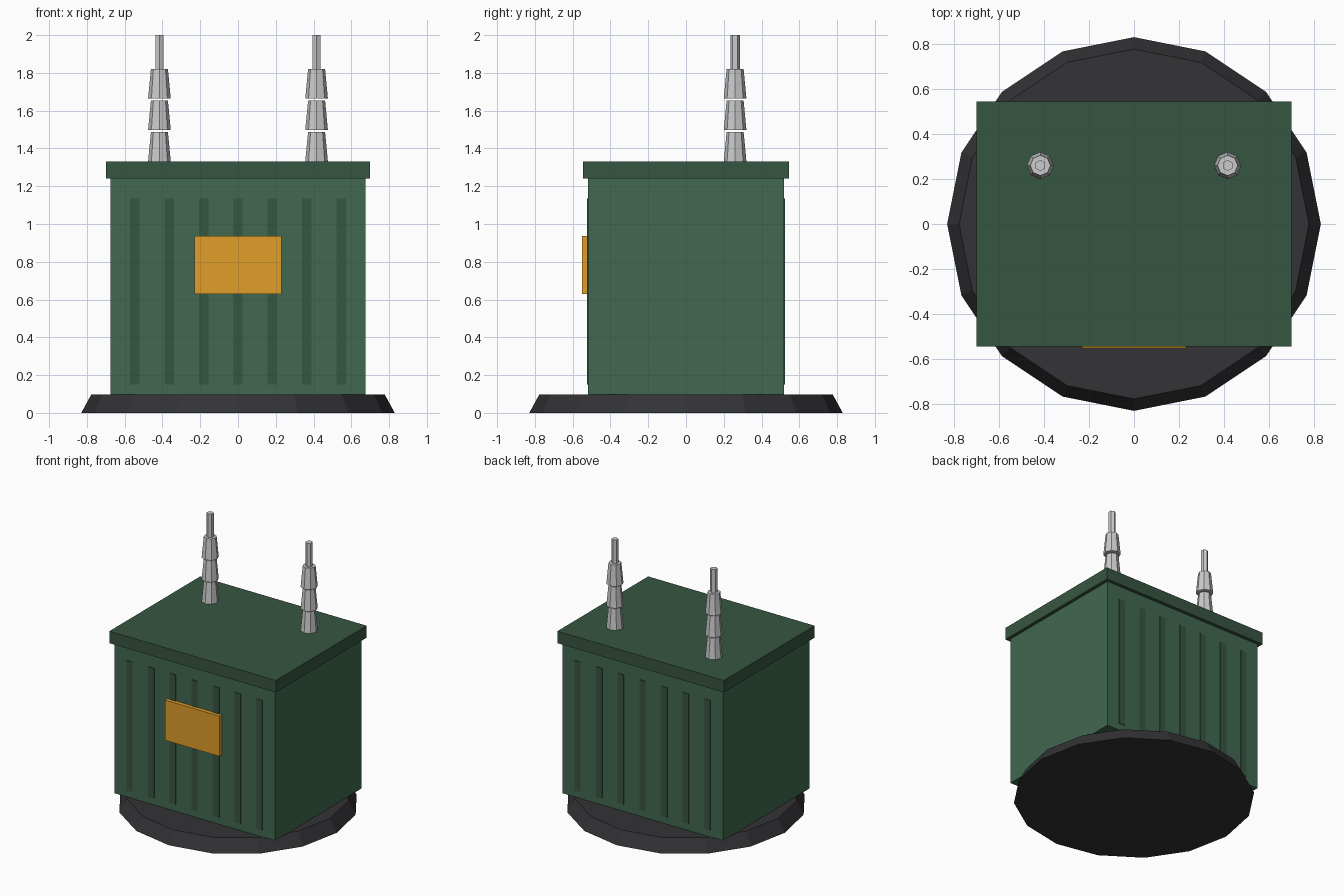
import bpy, bmesh
from mathutils import Matrix

if "Cube" in bpy.data.objects:
    bpy.data.objects.remove(bpy.data.objects["Cube"])


def material(name, rgb):
    m = bpy.data.materials.new(name)
    m.diffuse_color = (*rgb, 1)
    m.use_nodes = True
    m.node_tree.nodes["Principled BSDF"].inputs["Base Color"].default_value = m.diffuse_color
    return m


GREEN = material("tank_green", (0.052, 0.14, 0.082))
DARK_GREEN = material("dark_green", (0.037, 0.092, 0.053))
BLACK = material("base_black", (0.033, 0.033, 0.037))
ORANGE = material("plate_orange", (0.75, 0.34, 0.022))


def finish(name, bm, mat):
    mesh = bpy.data.meshes.new(name)
    bm.to_mesh(mesh)
    bm.free()
    if mat:
        mesh.materials.append(mat)
    obj = bpy.data.objects.new(name, mesh)
    bpy.context.collection.objects.link(obj)
    return obj


def box(name, x, y, z, mat):
    """Box from (min, max) ranges."""
    bm = bmesh.new()
    size = [b - a for a, b in (x, y, z)]
    mid = [(a + b) / 2 for a, b in (x, y, z)]
    bmesh.ops.create_cube(bm, size=1, matrix=Matrix.Translation(mid) @ Matrix.Diagonal((*size, 1)))
    return finish(name, bm, mat)


def frustum(name, x, y, z0, z1, r0, r1, sides, mat=None):
    bm = bmesh.new()
    bmesh.ops.create_cone(bm, cap_ends=True, segments=sides, radius1=r0, radius2=r1,
                          depth=z1 - z0, matrix=Matrix.Translation((x, y, (z0 + z1) / 2)))
    return finish(name, bm, mat)


# Pad, tank and lid
frustum("base_pad", 0, 0, 0, 0.097, 0.83, 0.777, 16, BLACK)
box("tank", (-0.675, 0.675), (-0.52, 0.52), (0.097, 1.24), GREEN)
box("lid", (-0.70, 0.70), (-0.545, 0.545), (1.24, 1.331), DARK_GREEN)

# Shallow ribs on the front and back
for side, y in (("front", (-0.525, -0.515)), ("back", (0.515, 0.525))):
    for i in range(7):
        x = (i - 3) * 0.182
        box(f"{side}_rib_{i + 1}", (x - 0.025, x + 0.025), y, (0.15, 1.136), DARK_GREEN)

# Warning plate
box("front_plate", (-0.23, 0.23), (-0.55, -0.52), (0.63, 0.936), ORANGE)

# Insulators: three stacked cones and a terminal rod
for side, x in (("left", -0.416), ("right", 0.416)):
    for i in range(3):
        z = 1.331 + i * 0.1665
        frustum(f"{side}_insulator_{i + 1}", x, 0.26, z, z + 0.157, 0.06, 0.045, 8)
    frustum(f"{side}_terminal", x, 0.26, 1.821, 2.0, 0.025, 0.025, 6)
